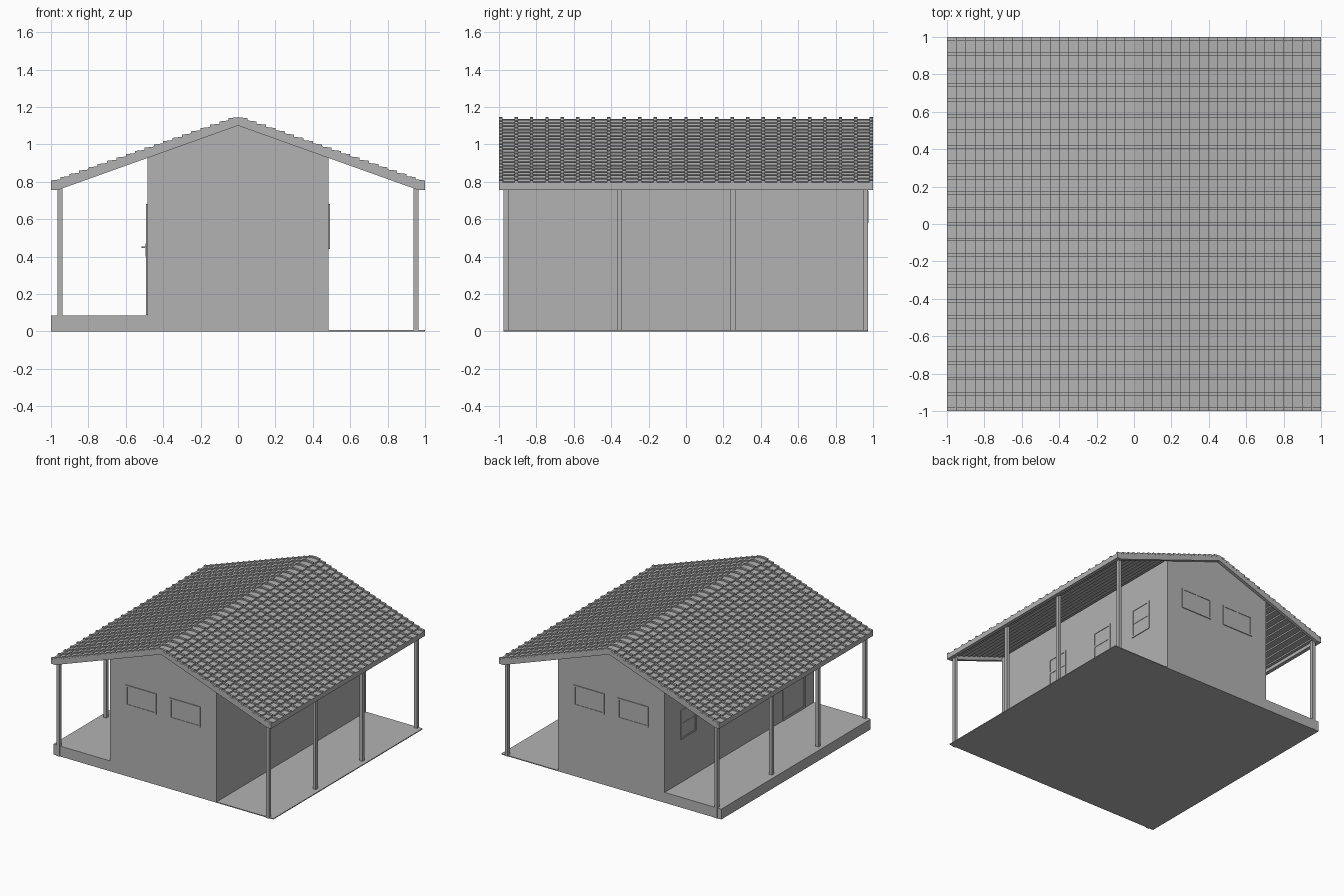
import bpy, bmesh
from mathutils import Vector, Matrix

cube = bpy.data.objects.get("Cube")
if cube:
    bpy.data.objects.remove(cube, do_unlink=True)

grey = bpy.data.materials.new("plain_grey")
grey.use_nodes = True
grey.diffuse_color = (0.45, 0.45, 0.45, 1)
grey.node_tree.nodes["Principled BSDF"].inputs["Base Color"].default_value = (0.45, 0.45, 0.45, 1)

WALL_X, WALL_Y = 0.485, 0.97
ROWS = 20
SLOPE = 0.35


def finish(name, bm):
    bmesh.ops.recalc_face_normals(bm, faces=bm.faces)
    mesh = bpy.data.meshes.new(name)
    bm.to_mesh(mesh)
    bm.free()
    mesh.materials.append(grey)
    obj = bpy.data.objects.new(name, mesh)
    bpy.context.collection.objects.link(obj)
    return obj


def add_box(bm, low, high):
    low, high = Vector(low), Vector(high)
    size = high - low
    matrix = Matrix.Translation((low + high) / 2) @ Matrix.Diagonal((*size, 1))
    bmesh.ops.create_cube(bm, size=1, matrix=matrix)


def box(name, low, high):
    bm = bmesh.new()
    add_box(bm, low, high)
    return finish(name, bm)


def extrude_profile(name, points, y0, y1):
    """Extrude an x-z outline along y."""
    bm = bmesh.new()
    face = bm.faces.new([bm.verts.new((x, y0, z)) for x, z in points])
    result = bmesh.ops.extrude_face_region(bm, geom=[face])
    verts = [g for g in result["geom"] if isinstance(g, bmesh.types.BMVert)]
    bmesh.ops.translate(bm, verts=verts, vec=(0, y1 - y0, 0))
    return finish(name, bm)


def wall_panel(name, boxes, place):
    """Boxes in (along, out, up), moved onto a wall."""
    bm = bmesh.new()
    for low, high in boxes:
        add_box(bm, low, high)
    bm.transform(place)
    return finish(name, bm)


def frame_boxes(w, z0, z1, bar, depth):
    return [((-w, 0, z0), (-w + bar, depth, z1)),
            ((w - bar, 0, z0), (w, depth, z1)),
            ((-w + bar, 0, z0), (w - bar, depth, z0 + bar)),
            ((-w + bar, 0, z1 - bar), (w - bar, depth, z1)),
            ((-w + bar, 0, z0 + bar), (w - bar, 0.002, z1 - bar))]


def side_place(side, y):
    return Matrix.Translation((side * WALL_X, y, 0)) @ Matrix(
        ((0, side, 0, 0), (1, 0, 0, 0), (0, 0, 1, 0), (0, 0, 0, 1)))


def end_place(end, x):
    return Matrix.Translation((x, end * WALL_Y, 0)) @ Matrix.Diagonal((1, end, 1, 1))


# House body and porch floors
top = 1.115
eave = top - SLOPE * WALL_X
extrude_profile("house_walls", [(-WALL_X, 0), (WALL_X, 0), (WALL_X, eave),
                                (0, top), (-WALL_X, eave)], -WALL_Y, WALL_Y)
box("raised_porch", (-1, -WALL_Y, 0), (-WALL_X, WALL_Y, 0.085))
box("low_porch", (WALL_X, -WALL_Y, 0), (1, WALL_Y, 0.007))

# Porch posts
for side in (-1, 1):
    for i, y in enumerate((-0.963, -0.355, 0.25, 0.96)):
        box(f"post_{'right' if side < 0 else 'left'}_{i + 1}",
            (side * 0.952 - 0.013, y - 0.014, 0), (side * 0.952 + 0.013, y + 0.014, 0.77))


# Stepped roof tiles with raised ribs
def tile_line(offset):
    half = []
    for i in range(ROWS):
        a, b = i / ROWS, (i + 1) / ROWS
        half.append((a, 1.135 - SLOPE * a + offset))
        half.append((b, 1.147 - SLOPE * b + offset))
    return [(-x, z) for x, z in reversed(half[1:])] + half


extrude_profile("roof_tiles", tile_line(0) + tile_line(-0.014)[::-1], -0.999, 0.999)
ribs = extrude_profile("tile_ribs", tile_line(0.01) + tile_line(-0.004)[::-1], -1, -0.982)
array = ribs.modifiers.new("repeat", 'ARRAY')
array.count = 25
array.use_relative_offset = False
array.use_constant_offset = True
array.constant_offset_displace = (0, 1.982 / 24, 0)

# Boards around the roof edge
board = [(-1, 0.757), (-0.96, 0.757), (0, 1.1), (0.96, 0.757), (1, 0.757),
         (1, 0.788), (0, 1.135), (-1, 0.788)]
for end, label in ((-1, "front"), (1, "back")):
    extrude_profile(f"gable_board_{label}", board, end, end * 0.975)
for side, label in ((-1, "right"), (1, "left")):
    inner, outer = sorted((side * 0.97, side))
    box(f"eave_board_{label}", (inner, -0.975, 0.757), (outer, 0.975, 0.785))

# Two-pane windows on the gable walls
gable_window = frame_boxes(0.14, 0.58, 0.75, 0.014, 0.006)
gable_window.append(((-0.008, 0, 0.594), (0.008, 0.005, 0.736)))
for end, label in ((-1, "front"), (1, "back")):
    for x in (-0.2, 0.2):
        wall_panel(f"{label}_window", gable_window, end_place(end, x))

# Sash windows on the side walls
sash_window = frame_boxes(0.098, 0.44, 0.68, 0.014, 0.006)
sash_window.append(((-0.084, 0, 0.552), (0.084, 0.005, 0.568)))
for side, y in ((1, 0.66), (1, 0.205), (1, -0.315), (-1, 0.665)):
    wall_panel("side_window", sash_window, side_place(side, y))

# Door with handle
door = frame_boxes(0.145, 0.087, 0.68, 0.018, 0.006)
door += [((0.085, 0, 0.4), (0.11, 0.01, 0.47)),
         ((0.093, 0.01, 0.445), (0.103, 0.03, 0.455)),
         ((0.05, 0.022, 0.445), (0.103, 0.03, 0.455))]
wall_panel("door", door, side_place(-1, -0.705))
